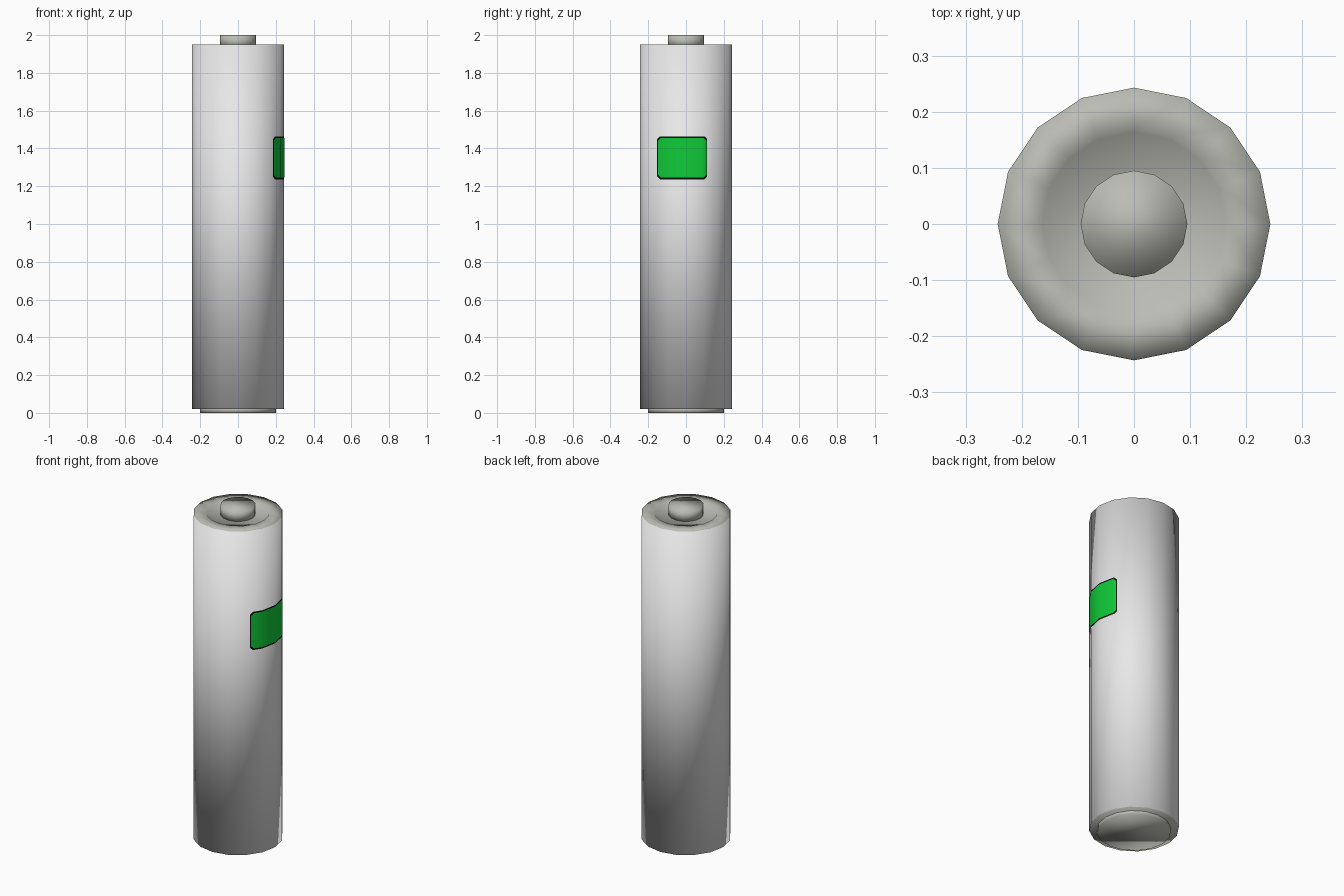
import bpy, bmesh, math

if "Cube" in bpy.data.objects:
    bpy.data.objects.remove(bpy.data.objects["Cube"])

SIDES = 16
R = 0.243


def material(name, rgb):
    m = bpy.data.materials.new(name)
    m.diffuse_color = (*rgb, 1)
    m.use_nodes = True
    m.node_tree.nodes["Principled BSDF"].inputs["Base Color"].default_value = m.diffuse_color
    return m


SHELL = material("light grey shell", (0.8, 0.8, 0.8))
METAL = material("warm grey metal", (0.5, 0.5, 0.46))
GREEN = material("green label", (0.005, 0.6, 0.04))
BLACK = material("black border", (0.005, 0.005, 0.005))


def finish(name, bm, mats):
    me = bpy.data.meshes.new(name)
    bm.to_mesh(me)
    bm.free()
    for m in mats:
        me.materials.append(m)
    ob = bpy.data.objects.new(name, me)
    bpy.context.collection.objects.link(ob)
    return ob


def lathe(name, profile, mats, rule=lambda f: 0):
    """Turn an (radius, z) profile round z, closing both ends with a cap."""
    bm = bmesh.new()
    rings = [[bm.verts.new((r * math.cos(a), r * math.sin(a), z))
              for a in (math.tau * i / SIDES for i in range(SIDES))]
             for r, z in profile]
    for lo, hi in zip(rings, rings[1:]):
        for i in range(SIDES):
            j = (i + 1) % SIDES
            bm.faces.new((lo[i], lo[j], hi[j], hi[i]))
    bm.faces.new(rings[0][::-1])
    bm.faces.new(rings[-1])
    bm.normal_update()
    for f in bm.faces:
        f.smooth = True
        f.material_index = rule(f)
    return finish(name, bm, mats)


def skin_x(y):
    """x of the faceted shell surface on the +x side at a given y."""
    step = math.tau / SIDES
    k = math.floor(math.asin(y / R) / step)
    a, b = k * step, (k + 1) * step
    t = (y / R - math.sin(a)) / (math.sin(b) - math.sin(a))
    return R * (math.cos(a) * (1 - t) + math.cos(b) * t)


def label(name, y0, y1, z0, z1, lift, mat):
    """Thin plate that follows the shell, with clipped corners."""
    c = 0.015
    ys = [y0, y0 + c, y1 - c, y1]
    ys += [R * math.sin(math.tau * k / SIDES) for k in (-1, 0, 1)]
    ys = sorted(y for y in ys if y0 <= y <= y1)
    bm = bmesh.new()
    cols = []
    for y in ys:
        cut = c if y in (y0, y1) else 0
        x = skin_x(y)
        s = 1 + lift / R
        cols.append([bm.verts.new((x * s, y * s, z))
                     for z in (z0 + cut, z1 - cut)])
    for a, b in zip(cols, cols[1:]):
        bm.faces.new((a[0], b[0], b[1], a[1])).smooth = True
    return finish(name, bm, [mat])


# Shell with metal end faces and a shallow recess in the top
lathe("battery_shell",
      [(R, 0.02), (R, 1.95), (0.17, 1.95), (0.164, 1.942)],
      [SHELL, METAL], lambda f: int(abs(f.normal.z) > 0.3))

# Terminals
lathe("positive_terminal", [(0.095, 1.935), (0.095, 2.0)], [METAL])
lathe("negative_terminal", [(0.2, 0.0), (0.2, 0.03)], [METAL])

# Label on the right side, with a thin dark border behind it
label("label_border", -0.152, 0.112, 1.236, 1.464, 0.001, BLACK)
label("green_label", -0.147, 0.107, 1.245, 1.456, 0.002, GREEN)
